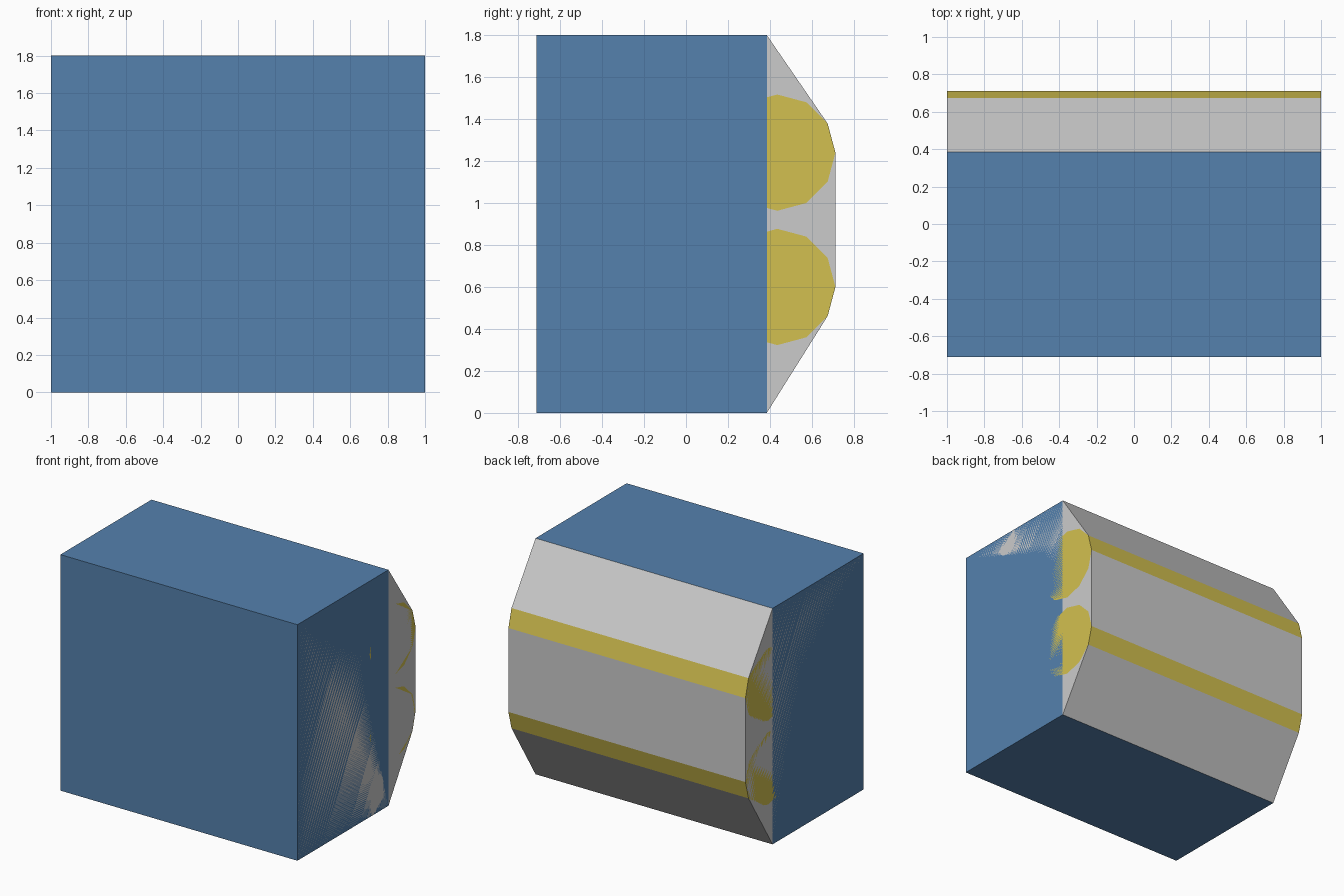
import bpy, bmesh, math

if "Cube" in bpy.data.objects:
    bpy.data.objects.remove(bpy.data.objects["Cube"])

HALF_X = 1.0
BACK = 0.385
FRONT = -0.712
HEIGHT = 1.8
RADIUS = 0.277
ROLL_Y = 0.435
ROLL_Z = (0.60, 1.24)


def material(name, color):
    m = bpy.data.materials.new(name)
    m.diffuse_color = color
    m.use_nodes = True
    m.node_tree.nodes["Principled BSDF"].inputs["Base Color"].default_value = m.diffuse_color
    return m


def extrude_x(name, profile, mat=None):
    """Sweep a closed (y, z) profile across the full width."""
    bm = bmesh.new()
    face = bm.faces.new([bm.verts.new((-HALF_X, y, z)) for y, z in profile])
    ext = bmesh.ops.extrude_face_region(bm, geom=[face], use_keep_orig=True)
    moved = [g for g in ext["geom"] if isinstance(g, bmesh.types.BMVert)]
    bmesh.ops.translate(bm, verts=moved, vec=(2 * HALF_X, 0, 0))
    bmesh.ops.recalc_face_normals(bm, faces=bm.faces)
    mesh = bpy.data.meshes.new(name)
    bm.to_mesh(mesh)
    bm.free()
    if mat:
        mesh.materials.append(mat)
    ob = bpy.data.objects.new(name, mesh)
    bpy.context.collection.objects.link(ob)
    return ob


def on_roll(z, deg):
    a = math.radians(deg)
    return (ROLL_Y + RADIUS * math.cos(a), z + RADIUS * math.sin(a))


blue = material("blue", (0.09, 0.22, 0.42, 1))
yellow = material("yellow", (0.65, 0.53, 0.08, 1))

# Main block
extrude_x("main_block", [(FRONT, 0), (BACK, 0), (BACK, HEIGHT), (FRONT, HEIGHT)], blue)

# Two twelve-sided rolls along the back
for name, z in zip(("lower_roll", "upper_roll"), ROLL_Z):
    extrude_x(name, [on_roll(z, i * 30) for i in range(12)], yellow)

# Outer shell wrapping the block and the rolls
low, high = ROLL_Z
extrude_x("outer_shell", [
    (FRONT, 0), (BACK, 0), on_roll(low, -30), on_roll(low, 0),
    on_roll(high, 0), on_roll(high, 30), (BACK, HEIGHT), (FRONT, HEIGHT)])
